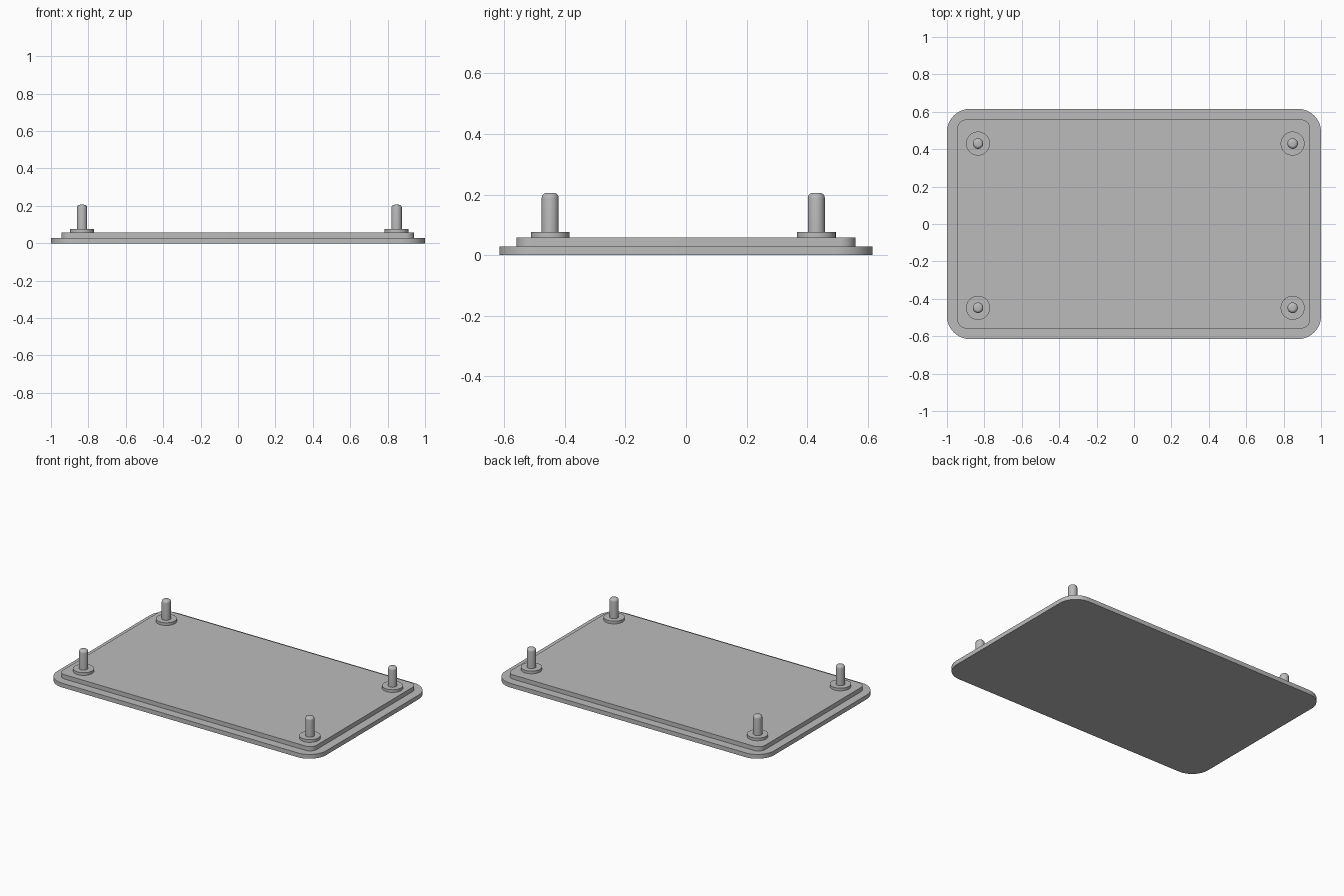
import bpy, bmesh, math

if "Cube" in bpy.data.objects:
    bpy.data.objects.remove(bpy.data.objects["Cube"])

grey = bpy.data.materials.new("plain grey")
grey.diffuse_color = (0.5, 0.5, 0.5, 1)
grey.use_nodes = True
grey.node_tree.nodes["Principled BSDF"].inputs["Base Color"].default_value = grey.diffuse_color


def finish(name, bm):
    bmesh.ops.recalc_face_normals(bm, faces=bm.faces)
    mesh = bpy.data.meshes.new(name)
    bm.to_mesh(mesh)
    bm.free()
    mesh.materials.append(grey)
    ob = bpy.data.objects.new(name, mesh)
    bpy.context.collection.objects.link(ob)
    bpy.ops.object.select_all(action='DESELECT')
    ob.select_set(True)
    bpy.context.view_layer.objects.active = ob
    bpy.ops.object.shade_smooth_by_angle(angle=math.radians(35))
    return ob


def rounded_plate(name, x0, x1, y0, y1, r, z0, z1, steps=12):
    """Extruded rectangle with rounded corners."""
    bm = bmesh.new()
    corners = [(x1 - r, y1 - r), (x0 + r, y1 - r), (x0 + r, y0 + r), (x1 - r, y0 + r)]
    ring = []
    for q, (cx, cy) in enumerate(corners):
        for i in range(steps + 1):
            a = math.pi / 2 * (q + i / steps)
            ring.append(bm.verts.new((cx + r * math.cos(a), cy + r * math.sin(a), z0)))
    face = bm.faces.new(ring)
    top = bmesh.ops.extrude_face_region(bm, geom=[face])["geom"]
    moved = [v for v in top if isinstance(v, bmesh.types.BMVert)]
    bmesh.ops.translate(bm, verts=moved, vec=(0, 0, z1 - z0))
    return finish(name, bm)


def lathe(name, profile, x, y, sides=40):
    """Closed turned part from (radius, z) points, capped at both ends."""
    bm = bmesh.new()
    rings = [[bm.verts.new((x + r * math.cos(2 * math.pi * i / sides),
                            y + r * math.sin(2 * math.pi * i / sides), z))
              for i in range(sides)] for r, z in profile]
    for a, b in zip(rings, rings[1:]):
        for i in range(sides):
            j = (i + 1) % sides
            bm.faces.new((a[i], a[j], b[j], b[i]))
    bm.faces.new(rings[0])
    bm.faces.new(rings[-1])
    return finish(name, bm)


# Stepped cover plate
rounded_plate("base_plate", -1, 1, -0.616, 0.616, 0.125, 0, 0.029)
rounded_plate("raised_panel", -0.945, 0.942, -0.559, 0.559, 0.05, 0.029, 0.058)

# Mounting pins: a round collar and a post with a rounded tip
R, TOP, FILLET = 0.028, 0.206, 0.017
tip = [(R - FILLET + FILLET * math.cos(math.pi / 2 * i / 6),
        TOP - FILLET + FILLET * math.sin(math.pi / 2 * i / 6)) for i in range(7)]
for side, x in (("left", -0.834), ("right", 0.848)):
    for end, y in (("front", -0.448), ("back", 0.43)):
        lathe(f"{end}_{side}_collar", [(0.064, 0.058), (0.064, 0.076)], x, y)
        lathe(f"{end}_{side}_pin", [(R, 0.076)] + tip, x, y)
